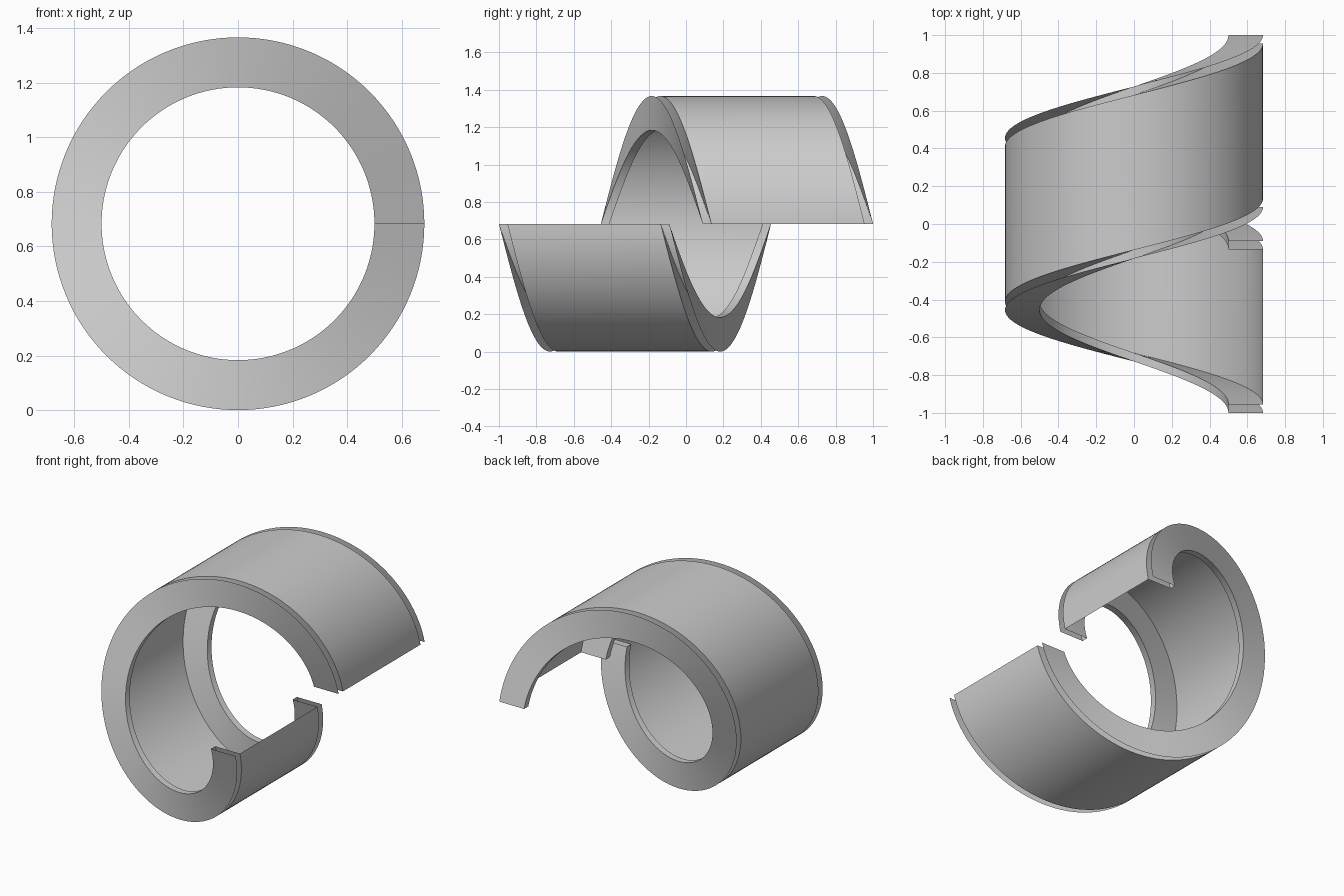
import bpy, bmesh, math

if "Cube" in bpy.data.objects:
    bpy.data.objects.remove(bpy.data.objects["Cube"])

R_OUT, R_IN = 0.683, 0.50      # outer wall / flange inner radius
PITCH, WIDTH, RIM = 1.09, 0.91, 0.045
STEPS = 128


def helical_sweep(name, profile):
    """Sweep a (radius, y) polyline through one helical turn about the y axis."""
    bm = bmesh.new()
    rows = []
    for i in range(STEPS + 1):
        t = 2 * math.pi * i / STEPS
        dy = PITCH * i / STEPS
        rows.append([bm.verts.new((r * math.cos(t), y + dy, R_OUT - r * math.sin(t)))
                     for r, y in profile])
    for a, b in zip(rows, rows[1:]):
        for j in range(len(profile) - 1):
            bm.faces.new((a[j], a[j + 1], b[j + 1], b[j]))
    bmesh.ops.recalc_face_normals(bm, faces=bm.faces)
    mesh = bpy.data.meshes.new(name)
    bm.to_mesh(mesh)
    bm.free()
    obj = bpy.data.objects.new(name, mesh)
    bpy.context.collection.objects.link(obj)
    bpy.context.view_layer.objects.active = obj
    obj.select_set(True)
    bpy.ops.object.shade_smooth_by_angle(angle=math.radians(30))
    obj.select_set(False)
    return obj


# Folded channel: double-skinned flanges open at the outer rim, thin outer wall between
y0, y1 = -1.0, -1.0 + WIDTH
helical_sweep("helical_channel", [
    (R_OUT, y0), (R_IN, y0), (R_IN, y0 + RIM), (R_OUT, y0 + RIM),
    (R_OUT, y1 - RIM), (R_IN, y1 - RIM), (R_IN, y1), (R_OUT, y1)])
